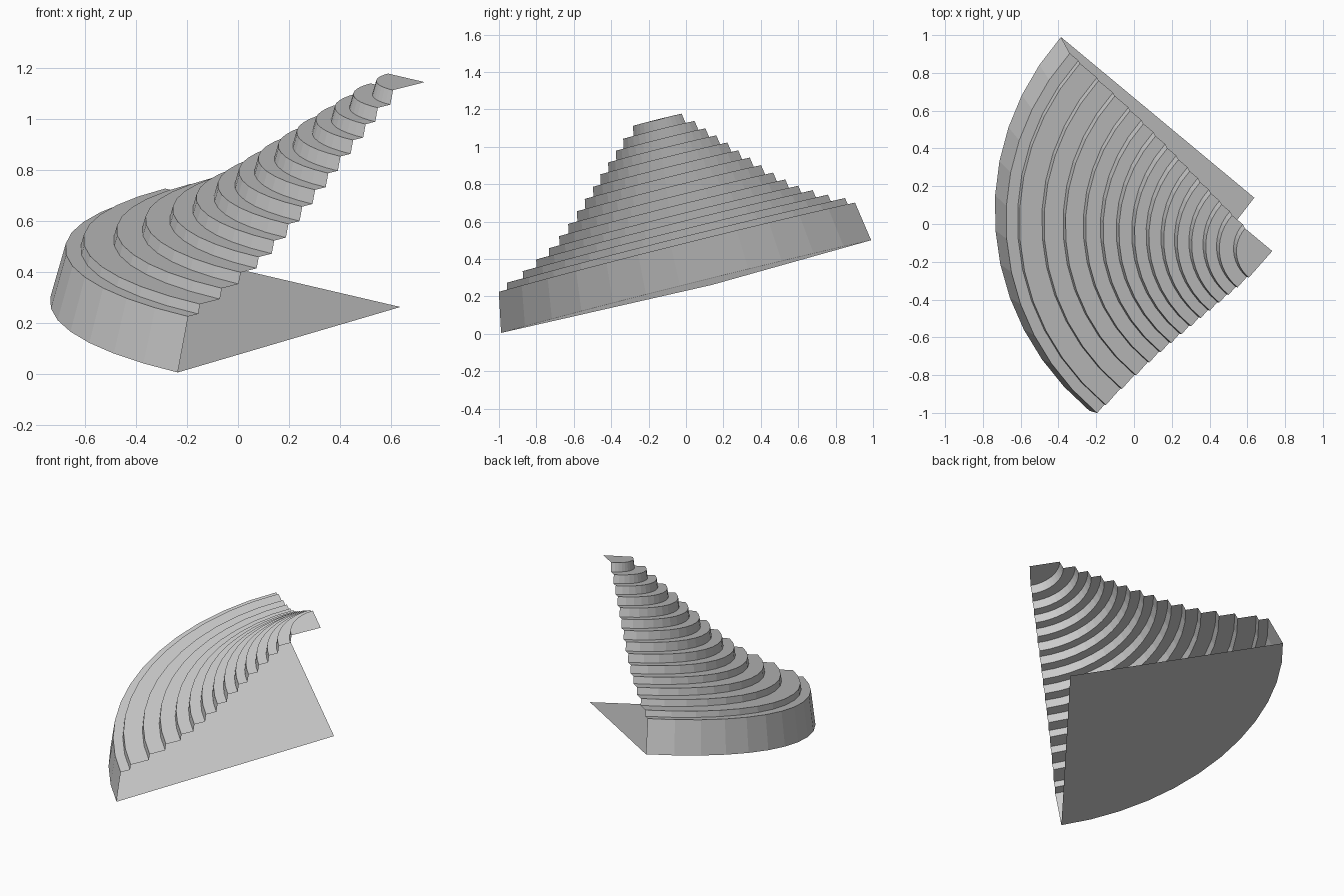
import bpy, bmesh, math
from mathutils import Vector

if "Cube" in bpy.data.objects:
    bpy.data.objects.remove(bpy.data.objects["Cube"])

# Tilted frame: axis foot, axis direction, and the two quarter-turn edge directions
FOOT = Vector((0.708, 0.08, 0.245))
N = Vector((0.026, -0.241, 0.970)).normalized()
U = Vector((-0.653, -0.739, -0.166))
U = (U - N * U.dot(N)).normalized()
V = Vector((-0.751, 0.636, 0.176))
V = (V - N * V.dot(N) - U * V.dot(U)).normalized()
SEG = 12
TAPER = 0.25


def place(r, h, t):
    return FOOT + N * h + (U * math.cos(t) + V * math.sin(t)) * r


def make(name, bm):
    me = bpy.data.meshes.new(name)
    bm.to_mesh(me)
    bm.free()
    ob = bpy.data.objects.new(name, me)
    bpy.context.collection.objects.link(ob)
    return ob


# Outer top edge of each tier: radius, height
tiers = [(1.392, .217), (1.322, .255), (1.193, .297), (1.081, .342), (.975, .386),
         (.884, .437), (.801, .490), (.720, .546), (.645, .601), (.568, .655),
         (.497, .711), (.423, .764), (.350, .816), (.279, .870), (.190, .926)]
angles = [math.pi / 2 * i / SEG for i in range(SEG + 1)]

# Stepped profile: tapered riser then flat tread for every tier
profile, low = [], 0.0
for r, h in tiers:
    profile += [(r + TAPER * (h - low), low), (r, h)]
    low = h

# Tiers: open quarter-turn shell, closed on top by a wedge
bm = bmesh.new()
rings = [[bm.verts.new(place(r, h, t)) for t in angles] for r, h in profile]
for a, b in zip(rings, rings[1:]):
    for i in range(SEG):
        bm.faces.new((a[i + 1], a[i], b[i], b[i + 1]))
apex = bm.verts.new(place(0, tiers[-1][1], 0))
bm.faces.new([apex] + rings[-1][::-1])
bmesh.ops.recalc_face_normals(bm, faces=bm.faces)
bm.normal_update()
if bm.faces[-1:][0].normal.z < 0:
    bmesh.ops.reverse_faces(bm, faces=bm.faces)
make("stepped_tiers", bm)

# Base plate: flat wedge under the tiers
bm = bmesh.new()
corner = bm.verts.new(place(0.094, 0, math.pi / 2))
arc = [bm.verts.new(place(profile[0][0], 0, t)) for t in angles]
f = bm.faces.new([corner] + arc)
f.normal_update()
if f.normal.z > 0:
    f.normal_flip()
make("base_plate", bm)
